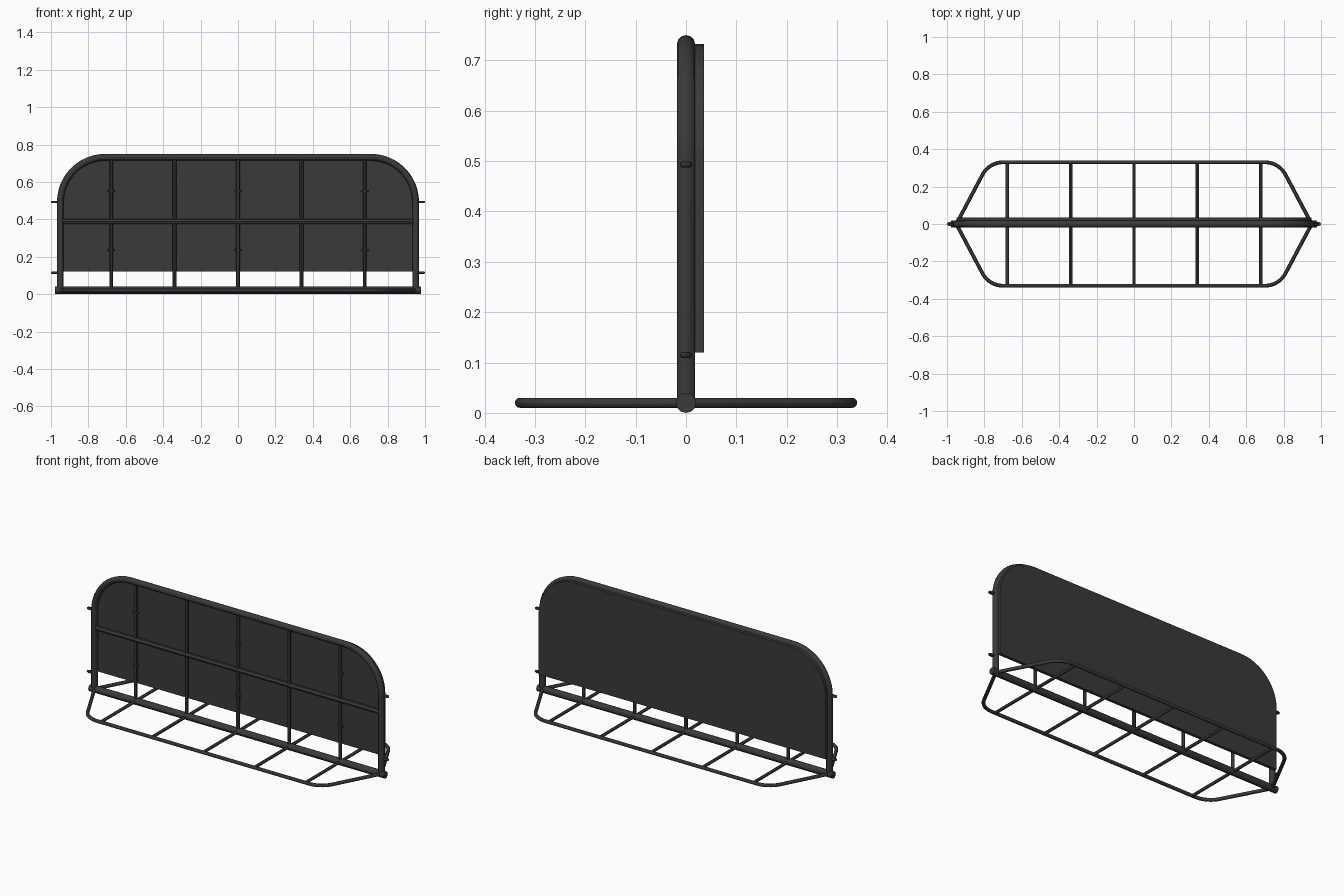
import bpy, bmesh
from math import pi, cos, sin, tan
from mathutils import Vector

cube = bpy.data.objects.get("Cube")
if cube:
    bpy.data.objects.remove(cube, do_unlink=True)

steel = bpy.data.materials.new("dark_steel")
steel.use_nodes = True
steel.diffuse_color = (0.042, 0.042, 0.042, 1)
steel.node_tree.nodes["Principled BSDF"].inputs["Base Color"].default_value = steel.diffuse_color


def rounded(points, radius, steps=12):
    """Open path whose inner corners are replaced by arcs."""
    pts = [Vector(p) for p in points]
    path = [pts[0]]
    for a, b, c in zip(pts, pts[1:], pts[2:]):
        u, v = (a - b).normalized(), (c - b).normalized()
        half = u.angle(v) / 2
        centre = b + (u + v).normalized() * radius / sin(half)
        start = b + u * radius / tan(half)
        turn = pi - 2 * half
        spoke = start - centre
        for i in range(steps + 1):
            t = turn * i / steps
            path.append(centre + spoke * cos(t) - u * radius * sin(t))
    return path + [pts[-1]]


def tube(name, path, radius, cyclic=False):
    curve = bpy.data.curves.new(name, "CURVE")
    curve.dimensions = "3D"
    curve.bevel_depth = radius
    curve.bevel_resolution = 4
    curve.use_fill_caps = not cyclic
    spline = curve.splines.new("POLY")
    spline.points.add(len(path) - 1)
    for point, co in zip(spline.points, path):
        point.co = (*co, 1)
    spline.use_cyclic_u = cyclic
    obj = bpy.data.objects.new(name, curve)
    bpy.context.collection.objects.link(obj)
    bpy.ops.object.select_all(action="DESELECT")
    obj.select_set(True)
    bpy.context.view_layer.objects.active = obj
    bpy.ops.object.convert(target="MESH")
    obj = bpy.context.object
    obj.data.materials.clear()
    obj.data.materials.append(steel)
    bpy.ops.object.shade_smooth_by_angle()
    return obj


def ring(name, x, z, half_x, half_y, wire):
    tube(name, [(x + half_x * cos(i * pi / 8), half_y * sin(i * pi / 8), z)
                for i in range(16)], wire, cyclic=True)


# Upright frame: arched hoop, floor tube and middle rail
W, TOP, BASE, CORNER = 0.95, 0.732, 0.02, 0.24
hoop = rounded([(-W, 0, BASE), (-W, 0, TOP), (W, 0, TOP), (W, 0, BASE)], CORNER)
tube("arched_frame", hoop, 0.018)
tube("floor_tube", [(-0.978, 0, BASE), (0.978, 0, BASE)], 0.02)
tube("middle_rail", [(-W, 0, 0.388), (W, 0, 0.388)], 0.014)

# Uprights and the matching floor crossbars
for i in range(-2, 3):
    x = i * 0.339
    tube("upright", [(x, 0, BASE), (x, 0, TOP)], 0.01)
    tube("floor_crossbar", [(x, -0.33, BASE), (x, 0.33, BASE)], 0.009)

# Foot hoops, front and back
for side, name in ((-1, "front_foot_hoop"), (1, "back_foot_hoop")):
    y = 0.33 * side
    tube(name, rounded([(-W, 0, BASE), (-0.775, y, BASE),
                        (0.775, y, BASE), (W, 0, BASE)], 0.125), 0.01)

# Coupling eyes on the frame sides, cable eyes on the uprights
for side in (-1, 1):
    for z in (0.115, 0.493):
        ring("coupling_eye", side * 0.978, z, 0.016, 0.006, 0.006)
for x in (-0.678, 0, 0.678):
    for z in (0.235, 0.55):
        ring("cable_eye", x, z, 0.015, 0.007, 0.005)

# Backing panel with the same rounded top corners
outline = rounded([(-W, 0.018, 0.12), (-W, 0.018, TOP), (W, 0.018, TOP), (W, 0.018, 0.12)], CORNER)
bm = bmesh.new()
face = bm.faces.new([bm.verts.new(p) for p in outline])
extruded = bmesh.ops.extrude_face_region(bm, geom=[face])["geom"]
bmesh.ops.translate(bm, vec=(0, 0.018, 0),
                    verts=[g for g in extruded if isinstance(g, bmesh.types.BMVert)])
bmesh.ops.recalc_face_normals(bm, faces=bm.faces)
mesh = bpy.data.meshes.new("backing_panel")
bm.to_mesh(mesh)
bm.free()
mesh.materials.append(steel)
bpy.context.collection.objects.link(bpy.data.objects.new("backing_panel", mesh))
